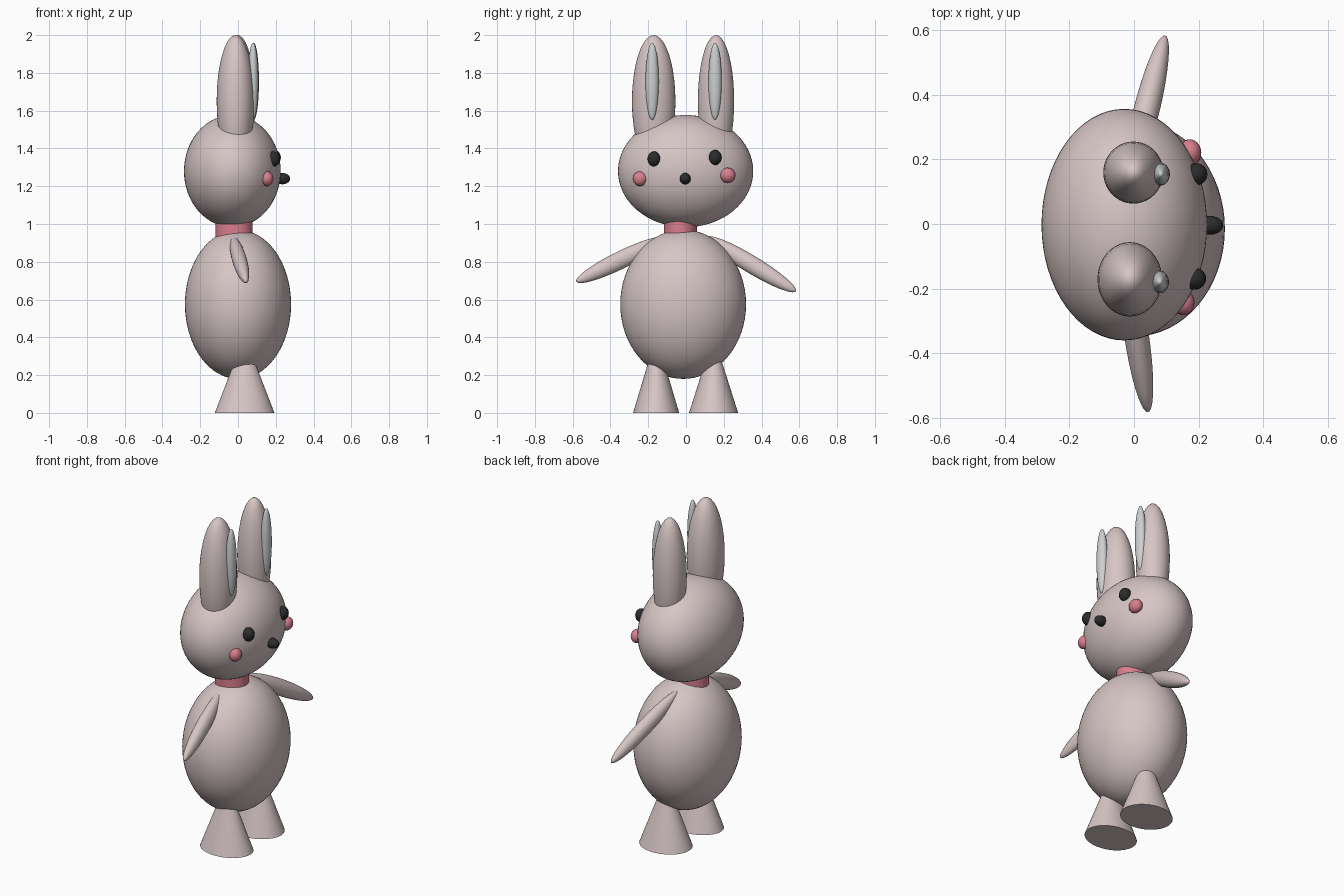
import bpy, bmesh, math
from mathutils import Vector, Matrix

if "Cube" in bpy.data.objects:
    bpy.data.objects.remove(bpy.data.objects["Cube"])


def material(name, rgb):
    m = bpy.data.materials.new(name)
    m.diffuse_color = (*rgb, 1)
    m.use_nodes = True
    m.node_tree.nodes["Principled BSDF"].inputs["Base Color"].default_value = m.diffuse_color
    return m


FUR = material("fur pinkish grey", (0.68, 0.56, 0.56))
PINK = material("rose pink", (0.69, 0.21, 0.27))
BLACK = material("soft black", (0.025, 0.025, 0.027))
GREY = material("light grey", (0.60, 0.63, 0.64))


def finish(name, bm, mat, smooth_angle=50):
    me = bpy.data.meshes.new(name)
    bm.to_mesh(me)
    bm.free()
    me.materials.append(mat)
    ob = bpy.data.objects.new(name, me)
    bpy.context.collection.objects.link(ob)
    bpy.ops.object.select_all(action='DESELECT')
    ob.select_set(True)
    bpy.context.view_layer.objects.active = ob
    bpy.ops.object.shade_smooth_by_angle(angle=math.radians(smooth_angle))
    return ob


def ellipsoid(name, centre, radii, mat, axis=None, seg=40):
    """Stretched sphere; its local z can be pointed along axis."""
    bm = bmesh.new()
    bmesh.ops.create_uvsphere(bm, u_segments=seg, v_segments=seg // 2, radius=1)
    rot = Matrix.Identity(4)
    if axis:
        z = Vector(axis).normalized()
        x = Vector((1, 0, 0))
        x = (x - z * x.dot(z)).normalized()
        rot = Matrix((x, z.cross(x), z)).transposed().to_4x4()
    bm.transform(Matrix.Translation(centre) @ rot @ Matrix.Diagonal((*radii, 1)))
    return finish(name, bm, mat)


def cone(name, base, rx, ry, height, top, mat):
    """Elliptical cone standing on base; top is the top-to-bottom radius ratio."""
    bm = bmesh.new()
    bmesh.ops.create_cone(bm, cap_ends=True, segments=48, radius1=1,
                          radius2=top, depth=1)
    bm.transform(Matrix.Translation((base[0], base[1], base[2] + height / 2))
                 @ Matrix.Diagonal((rx, ry, height, 1)))
    return finish(name, bm, mat)


# Body, neck band and head (the face looks along +x)
ellipsoid("body", (0, -0.015, 0.575), (0.281, 0.333, 0.395), FUR, seg=64)
cone("neck_band", (-0.02, -0.03, 0.93), 0.098, 0.087, 0.11, 1, PINK)
ellipsoid("head", (-0.03, -0.002, 1.28), (0.256, 0.358, 0.297), FUR, seg=64)

# Ears with pale inner strips
ellipsoid("ear_left", (-0.013, -0.171, 1.65), (0.1, 0.115, 0.35), FUR)
ellipsoid("ear_right", (-0.002, 0.159, 1.65), (0.093, 0.096, 0.35), FUR)
for side, y, x in (("left", -0.179, 0.08), ("right", 0.154, 0.083)):
    ellipsoid("inner_ear_" + side, (x, y, 1.755), (0.028, 0.035, 0.205), GREY, seg=28)

# Face: eyes, cheeks, nose
ellipsoid("eye_left", (0.187, -0.169, 1.344), (0.036, 0.034, 0.04), BLACK, seg=24)
ellipsoid("eye_right", (0.193, 0.154, 1.352), (0.034, 0.034, 0.04), BLACK, seg=24)
ellipsoid("cheek_left", (0.153, -0.243, 1.24), (0.034, 0.039, 0.039), PINK, seg=24)
ellipsoid("cheek_right", (0.172, 0.22, 1.258), (0.036, 0.042, 0.04), PINK, seg=24)
ellipsoid("nose", (0.235, -0.004, 1.24), (0.041, 0.029, 0.03), BLACK, seg=24)

# Slim arms pointing outwards and down
ellipsoid("arm_left", (0.008, -0.345, 0.81), (0.038, 0.047, 0.265), FUR,
          axis=(0.035, -0.235, -0.115))
ellipsoid("arm_right", (0.037, 0.345, 0.787), (0.04, 0.047, 0.283), FUR,
          axis=(0.06, 0.24, -0.145))

# Cone legs
cone("leg_left", (0.035, -0.158, 0), 0.158, 0.122, 0.36, 0.12, FUR)
cone("leg_right", (0.033, 0.146, 0), 0.155, 0.130, 0.36, 0.12, FUR)
